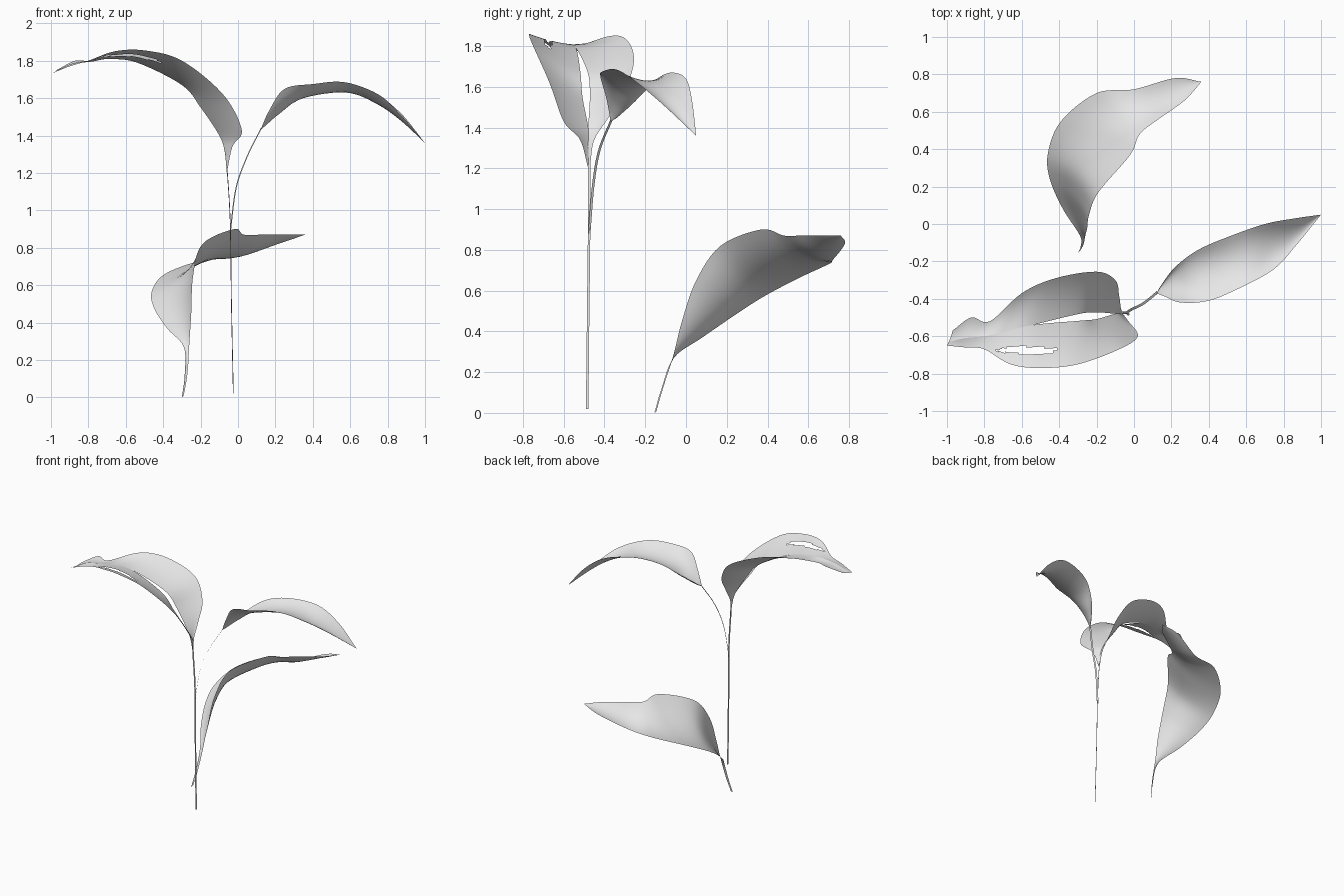
import bpy
import bmesh
from mathutils import Vector

default_cube = bpy.data.objects.get("Cube")
if default_cube:
    bpy.data.objects.remove(default_cube, do_unlink=True)

GREY = 0.8
leaf_grey = bpy.data.materials.new("leaf_grey")
leaf_grey.use_nodes = True
leaf_grey.diffuse_color = (GREY, GREY, GREY, 1)
shader = leaf_grey.node_tree.nodes["Principled BSDF"]
shader.inputs["Base Color"].default_value = (GREY, GREY, GREY, 1)
shader.inputs["Roughness"].default_value = 0.8


def smooth_rail(points, steps):
    """Sample a Catmull-Rom curve through the points, equal steps per span."""
    pts = [Vector(p) for p in points]
    pts = [2 * pts[0] - pts[1]] + pts + [2 * pts[-1] - pts[-2]]
    samples = []
    for a, b, c, d in zip(pts, pts[1:], pts[2:], pts[3:]):
        for k in range(steps):
            t = k / steps
            samples.append(b + t * (c - a) / 2
                           + t * t * (a - 2.5 * b + 2 * c - d / 2)
                           + t ** 3 * (3 * b - a - 3 * c + d) / 2)
    samples.append(pts[-2])
    return samples


def sheet(name, left, right, middle=None, sag=0.0, steps=6, cols=10, hole=None):
    """Loft a thin curved blade between two edge rails, seen from above."""
    lefts, rights = smooth_rail(left, steps), smooth_rail(right, steps)
    count = len(lefts)
    if middle:
        middles = smooth_rail(middle, steps)
    else:
        middles = []
        for i in range(count):
            across = rights[i] - lefts[i]
            n, p = min(i + 1, count - 1), max(i - 1, 0)
            along = lefts[n] + rights[n] - lefts[p] - rights[p]
            up = across.cross(along).normalized()
            middles.append((lefts[i] + rights[i]) / 2 - up * sag * across.length)

    bm = bmesh.new()
    grid = []
    for l, m, r in zip(lefts, middles, rights):
        handle = 2 * m - (l + r) / 2
        row = []
        for j in range(cols + 1):
            t = j / cols
            row.append(bm.verts.new((1 - t) ** 2 * l + 2 * t * (1 - t) * handle + t * t * r))
        grid.append(row)
    for near, far in zip(grid, grid[1:]):
        for j in range(cols):
            bm.faces.new((near[j], near[j + 1], far[j + 1], far[j]))
    if hole:
        torn = [f for f in bm.faces if hole(f.calc_center_median())]
        bmesh.ops.delete(bm, geom=torn, context="FACES")
    bmesh.ops.remove_doubles(bm, verts=bm.verts, dist=0.0001)
    for face in bm.faces:
        face.smooth = True

    mesh = bpy.data.meshes.new(name)
    bm.to_mesh(mesh)
    bm.free()
    mesh.materials.append(leaf_grey)
    obj = bpy.data.objects.new(name, mesh)
    bpy.context.collection.objects.link(obj)
    return obj


def ribbon(name, path, half_width):
    """Flat narrow stem along a path."""
    side = Vector(half_width)
    return sheet(name,
                 [Vector(p) + side for p in path],
                 [Vector(p) - side for p in path], cols=2)


def shift_y(points, rows, amount):
    """Move chosen rail points along y, to open a split in a leaf."""
    return [(x, y + amount, z) if i in rows else (x, y, z)
            for i, (x, y, z) in enumerate(points)]


# Low leaf with its own short stalk
low_left = [(-.3, -.155, 0), (-.285, -.12, .12), (-.29, -.06, .27),
            (-.38, .08, .37), (-.45, .24, .48), (-.46, .38, .57),
            (-.39, .55, .66), (-.2, .7, .73), (0, .72, .75),
            (.22, .78, .83), (.36, .76, .87)]
low_right = [(-.29, -.145, .01), (-.27, -.11, .13), (-.26, -.06, .29),
             (-.25, -.02, .45), (-.24, .05, .65), (-.19, .17, .82),
             (-.02, .37, .9), (.03, .48, .87), (.13, .56, .87),
             (.27, .66, .87), (.36, .76, .87)]
sheet("low_leaf", low_left, low_right, sag=0.12)

# Left-hand upper leaf, trough shaped along its midrib
side_back = [(.12, -.37, 1.43), (.15, -.32, 1.47), (.22, -.23, 1.55),
             (.34, -.14, 1.64), (.5, -.07, 1.67), (.7, 0, 1.64),
             (.86, .03, 1.53), (1, .05, 1.36)]
side_rib = [(.12, -.37, 1.43), (.15, -.35, 1.46), (.22, -.32, 1.52),
            (.35, -.27, 1.6), (.58, -.19, 1.63), (.74, -.12, 1.57),
            (.87, -.04, 1.48), (1, .05, 1.36)]
side_front = [(.12, -.37, 1.43), (.17, -.39, 1.54), (.25, -.42, 1.65),
              (.4, -.41, 1.675), (.57, -.34, 1.685), (.75, -.24, 1.62),
              (.87, -.11, 1.51), (1, .05, 1.36)]
sheet("side_leaf", side_back, side_front, middle=side_rib)

# Right-hand upper leaf, split along the midrib into two lobes
top_front = [(-.06, -.48, 1.2), (-.03, -.52, 1.34), (.02, -.6, 1.43),
             (-.08, -.67, 1.62), (-.3, -.75, 1.8), (-.5, -.77, 1.855),
             (-.66, -.75, 1.85), (-.8, -.67, 1.8), (-.9, -.66, 1.77),
             (-1, -.65, 1.73)]
top_rib = [(-.06, -.475, 1.21), (-.07, -.48, 1.31), (-.1, -.48, 1.4),
           (-.2, -.49, 1.55), (-.3, -.5, 1.67), (-.54, -.54, 1.79),
           (-.7, -.58, 1.81), (-.8, -.6, 1.8), (-.9, -.61, 1.78),
           (-.99, -.63, 1.735)]
top_back = [(-.06, -.47, 1.22), (-.07, -.45, 1.34), (-.08, -.38, 1.45),
            (-.1, -.3, 1.58), (-.2, -.255, 1.73), (-.42, -.29, 1.83),
            (-.6, -.37, 1.85), (-.77, -.52, 1.8), (-.87, -.5, 1.8),
            (-.97, -.57, 1.75)]
split_rows = (3, 4)


def long_tear(centre):
    """Lens-shaped tear in the front lobe."""
    reach = (centre.x + .57) / .18
    return abs(centre.y + .675) < .02 * (1 - reach * reach)


sheet("top_leaf_front_lobe", top_front, shift_y(top_rib, split_rows, -.018),
      sag=0.03, steps=10, cols=18, hole=long_tear)
sheet("top_leaf_back_lobe", shift_y(top_rib, split_rows, .018), top_back, sag=0.06)

# Main stem and the branch that carries the side leaf
ribbon("main_stem", [(-.025, -.485, .02), (-.035, -.48, .5), (-.042, -.475, .95),
                     (-.06, -.475, 1.25)], (.002, .006, 0))
ribbon("side_branch", [(-.042, -.475, .88), (-.01, -.455, 1.12), (.05, -.425, 1.29),
                       (.125, -.365, 1.44)], (-.003, .006, 0))
